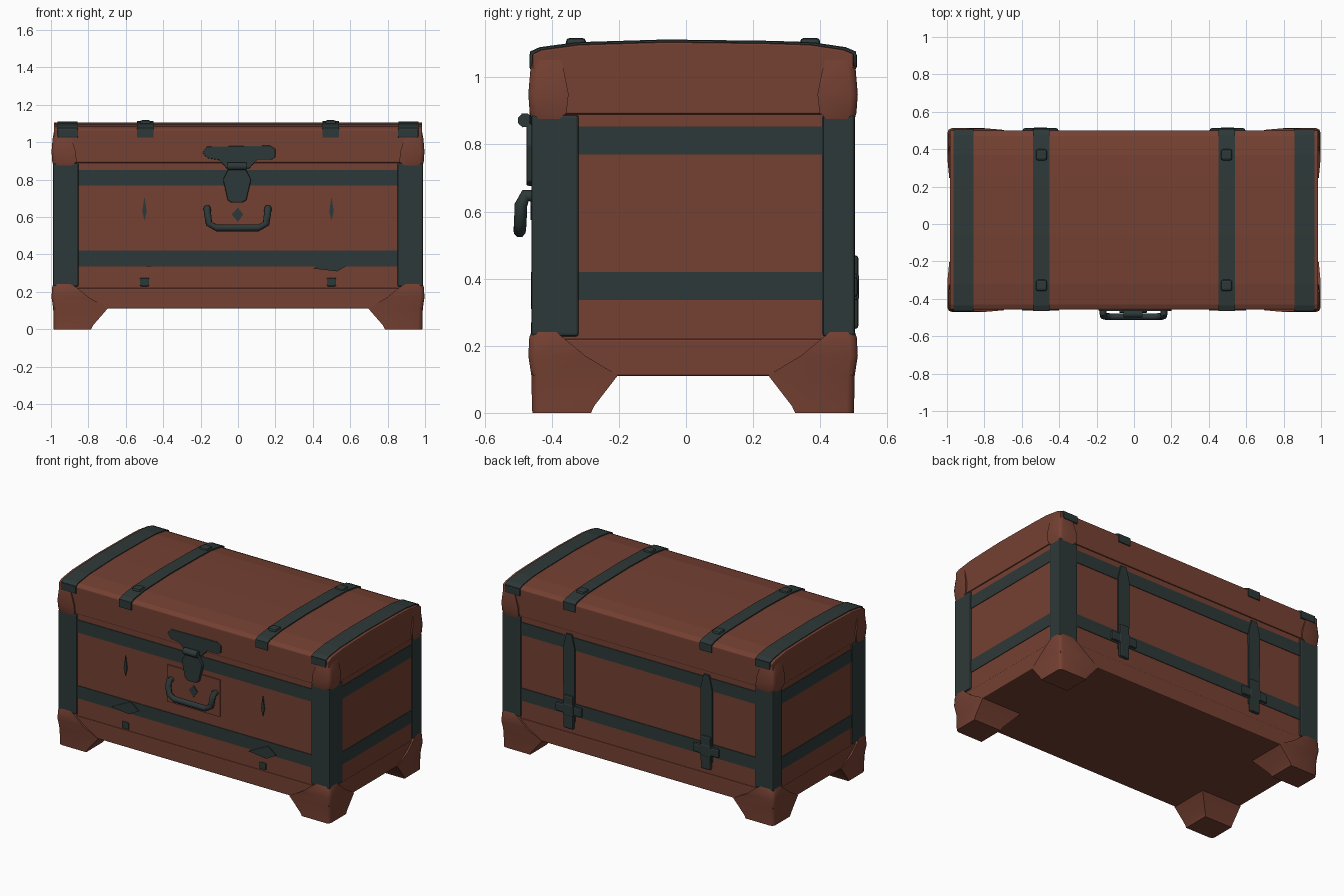
import bpy, bmesh, math
from mathutils import Vector

cube = bpy.data.objects.get("Cube")
if cube:
    bpy.data.objects.remove(cube, do_unlink=True)


def material(name, color):
    m = bpy.data.materials.new(name)
    m.use_nodes = True
    m.diffuse_color = (*color, 1)
    m.node_tree.nodes["Principled BSDF"].inputs["Base Color"].default_value = (*color, 1)
    return m


LEATHER = material("brown leather", (0.178, 0.052, 0.032))
IRON = material("dark iron", (0.027, 0.040, 0.040))
FRONT, BACK, END = -0.458, 0.500, 0.985
MID = (FRONT + BACK) / 2


def loft(name, rings, mat, bevel=0.0, smooth=False):
    """Skin a list of equal-length point rings and cap both ends."""
    bm = bmesh.new()
    rows = [[bm.verts.new(p) for p in ring] for ring in rings]
    n = len(rows[0])
    for a, b in zip(rows, rows[1:]):
        for i in range(n):
            j = (i + 1) % n
            bm.faces.new((a[i], a[j], b[j], b[i]))
    bm.faces.new(rows[0][::-1])
    bm.faces.new(rows[-1])
    bmesh.ops.recalc_face_normals(bm, faces=bm.faces)
    mesh = bpy.data.meshes.new(name)
    bm.to_mesh(mesh)
    bm.free()
    mesh.materials.append(mat)
    ob = bpy.data.objects.new(name, mesh)
    bpy.context.collection.objects.link(ob)
    if bevel:
        mod = ob.modifiers.new("bevel", "BEVEL")
        mod.width, mod.segments, mod.limit_method = bevel, 2, "ANGLE"
    if smooth:
        bpy.ops.object.select_all(action="DESELECT")
        ob.select_set(True)
        bpy.context.view_layer.objects.active = ob
        bpy.ops.object.shade_smooth_by_angle(angle=math.radians(50))
    return ob


def box(name, x, y, z, mat, bevel=0.0):
    ring = lambda h: [(x[0], y[0], h), (x[1], y[0], h), (x[1], y[1], h), (x[0], y[1], h)]
    return loft(name, [ring(z[0]), ring(z[1])], mat, bevel)


def plate(name, outline, y0, y1, mat, bevel=0.0):
    """Extrude an (x, z) outline along y."""
    return loft(name, [[(x, y, z) for x, z in outline] for y in (y0, y1)], mat, bevel)


def along_x(name, profile, x0, x1, mat, bevel=0.0):
    """Extrude a (y, z) profile along x."""
    return loft(name, [[(x, y, z) for y, z in profile] for x in (x0, x1)], mat, bevel)


def tube(name, path, r, mat):
    """Sweep an octagon along a path."""
    pts = [Vector(p) for p in path]
    rings = []
    for i, p in enumerate(pts):
        t = (pts[min(i + 1, len(pts) - 1)] - pts[max(i - 1, 0)]).normalized()
        side = t.cross(Vector((0, -0.94, 0.34))).normalized()
        up = side.cross(t)
        rings.append([p + r * (math.cos(a) * side + math.sin(a) * up)
                      for a in (k * math.pi / 4 for k in range(8))])
    return loft(name, rings, mat, smooth=True)


# Trunk body: recessed panels with a rail around the base
box("body_panels", (-0.978, 0.978), (FRONT + 0.007, BACK - 0.007), (0.112, 0.9), LEATHER)
box("base_rail", (-END, END), (FRONT, BACK), (0.11, 0.22), LEATHER, 0.006)

# Lid with a shallow crown
crown = [(FRONT, 1.07), (-0.43, 1.083), (-0.32, 1.098), (-0.06, 1.106),
         (0.25, 1.102), (0.37, 1.098), (0.47, 1.083), (BACK, 1.07)]
along_x("lid", [(FRONT, 0.89)] + crown + [(BACK, 0.89)], -END, END, LEATHER, 0.006)


def lid_strap(name, x0, x1, drop, lift):
    def shell(d):
        pts = [(FRONT, drop)] + crown + [(BACK, drop)]
        return [(MID + (y - MID) * (1 + d / 0.48), z + (0 if z == drop else d)) for y, z in pts]
    along_x(name, shell(lift) + shell(-0.01)[::-1], x0, x1, IRON)


# Horizontal iron bands on all four sides
for level, z in (("lower", (0.337, 0.42)), ("upper", (0.77, 0.853))):
    box(level + "_band", (-0.982, 0.982), (FRONT + 0.003, BACK - 0.003), z, IRON)

for sx, side in ((1, "left"), (-1, "right")):
    span = lambda a, b: (min(sx * a, sx * b), max(sx * a, sx * b))
    lid_strap(side + "_lid_strap", *span(0.453, 0.54), 1.025, 0.007)
    lid_strap(side + "_lid_end_strap", *span(0.857, 0.965), 1.025, 0.005)

    for sy, wall, depth, end in ((-1, FRONT, 0.138, "front"), (1, BACK, 0.093, "back")):
        tag = side + "_" + end
        # Iron corner post
        box(tag + "_corner_post", span(0.853, END + 0.003),
            sorted((wall + sy * 0.003, wall - sy * depth)), (0.228, 0.888), IRON, 0.008)

        # Padded leather corners: foot below, lid corner above
        def ring(z, w, d, out):
            X, Y, c = END + out, sy * wall + out, 0.022
            pts = [(X - w, Y - d), (X - w, Y), (X - c, Y), (X - c * 0.3, Y - c * 0.3),
                   (X, Y - c), (X, Y - d)]
            return [(sx * a, sy * b, z) for a, b in pts]

        loft(tag + "_foot", [ring(0, 0.2, 0.175, 0), ring(0.02, 0.21, 0.185, 0.001),
                             ring(0.112, 0.292, 0.258, 0.003), ring(0.17, 0.2, 0.17, 0.012),
                             ring(0.225, 0.13, 0.1, 0.009), ring(0.25, 0.07, 0.06, 0.0)],
             LEATHER, smooth=True)
        loft(tag + "_lid_corner", [ring(0.865, 0.08, 0.07, 0.0), ring(0.895, 0.13, 0.11, 0.008),
                                   ring(0.95, 0.13, 0.12, 0.012), ring(1.02, 0.1, 0.1, 0.006),
                                   ring(1.062, 0.08, 0.08, -0.002)], LEATHER, smooth=True)
        # Iron cap where the end strap folds over the lid edge
        box(tag + "_lid_cap", span(0.855, 0.965), sorted((wall + sy * 0.009, wall - sy * 0.05)),
            (1.025, 1.072), IRON, 0.006)
        # Rivet where the lid strap meets the crown
        y = wall - sy * 0.13
        box(tag + "_strap_rivet", span(0.465, 0.525), (y - 0.03, y + 0.03), (1.08, 1.118), IRON, 0.012)

    # Back hinge strap with a cross-shaped buckle
    x = sx * 0.5
    plate(side + "_hinge_strap", [(x - 0.04, 0.3), (x + 0.04, 0.3), (x + 0.042, 0.78),
          (x + 0.02, 0.87), (x - 0.02, 0.87), (x - 0.042, 0.78)], BACK - 0.01, BACK + 0.004, IRON)
    box(side + "_buckle_stem", (x - 0.036, x + 0.036), (BACK - 0.01, BACK + 0.014),
        (0.25, 0.47), IRON, 0.01)
    box(side + "_buckle_arms", (x - 0.095, x + 0.095), (BACK - 0.01, BACK + 0.012),
        (0.345, 0.405), IRON, 0.01)
    box(side + "_buckle_boss", (x - 0.04, x + 0.04), (BACK, BACK + 0.016), (0.335, 0.415), IRON, 0.008)

    # Front strap remnants: slim spike, fitting on the lower band
    plate(side + "_front_spike", [(x - 0.012, 0.63), (x, 0.58), (x + 0.012, 0.63), (x, 0.71)],
          FRONT + 0.01, FRONT, IRON)
    low = 0.375 if sx < 0 else 0.35
    plate(side + "_front_fitting", [(x - 0.1, low - 0.025), (x + 0.03, low - 0.04),
          (x + 0.1, low), (x + 0.04, low + 0.045)], FRONT + 0.01, FRONT - 0.004, IRON)
    box(side + "_front_stud", (x - 0.025, x + 0.025), (FRONT - 0.004, FRONT + 0.01),
        (0.23, 0.275), IRON, 0.01)

# Latch: rounded plate on the lid, tongue and hasp
plate("latch_plate", [(-0.19, 0.945), (-0.165, 0.977), (0.17, 0.982), (0.2, 0.965),
      (0.2, 0.92), (0.175, 0.905), (0.1, 0.905), (0.06, 0.86), (-0.06, 0.86),
      (-0.1, 0.905), (-0.165, 0.915)], FRONT + 0.01, FRONT - 0.008, IRON, 0.004)
tube("latch_hinge", [(-0.055, FRONT - 0.022, 0.872), (0.045, FRONT - 0.022, 0.872)], 0.022, IRON)
plate("latch_hasp", [(-0.045, 0.87), (0.035, 0.87), (0.07, 0.80), (0.045, 0.69),
      (0.02, 0.677), (-0.035, 0.677), (-0.055, 0.69), (-0.08, 0.80)],
      FRONT + 0.01, FRONT - 0.018, IRON, 0.006)

# Carrying handle on a leather backing
box("handle_backing", (-0.195, 0.188), (FRONT, FRONT + 0.01), (0.492, 0.735), LEATHER)
tube("handle", [(-0.165, FRONT + 0.01, 0.645), (-0.165, FRONT - 0.02, 0.648),
                (-0.163, FRONT - 0.034, 0.62), (-0.155, FRONT - 0.036, 0.565),
                (-0.115, FRONT - 0.038, 0.542), (0.11, FRONT - 0.038, 0.542),
                (0.15, FRONT - 0.036, 0.565), (0.158, FRONT - 0.034, 0.62),
                (0.16, FRONT - 0.02, 0.648), (0.16, FRONT + 0.01, 0.645)], 0.019, IRON)
plate("keyhole_stud", [(-0.035, 0.615), (0, 0.575), (0.028, 0.615), (0, 0.65)],
      FRONT + 0.01, FRONT - 0.006, IRON)
